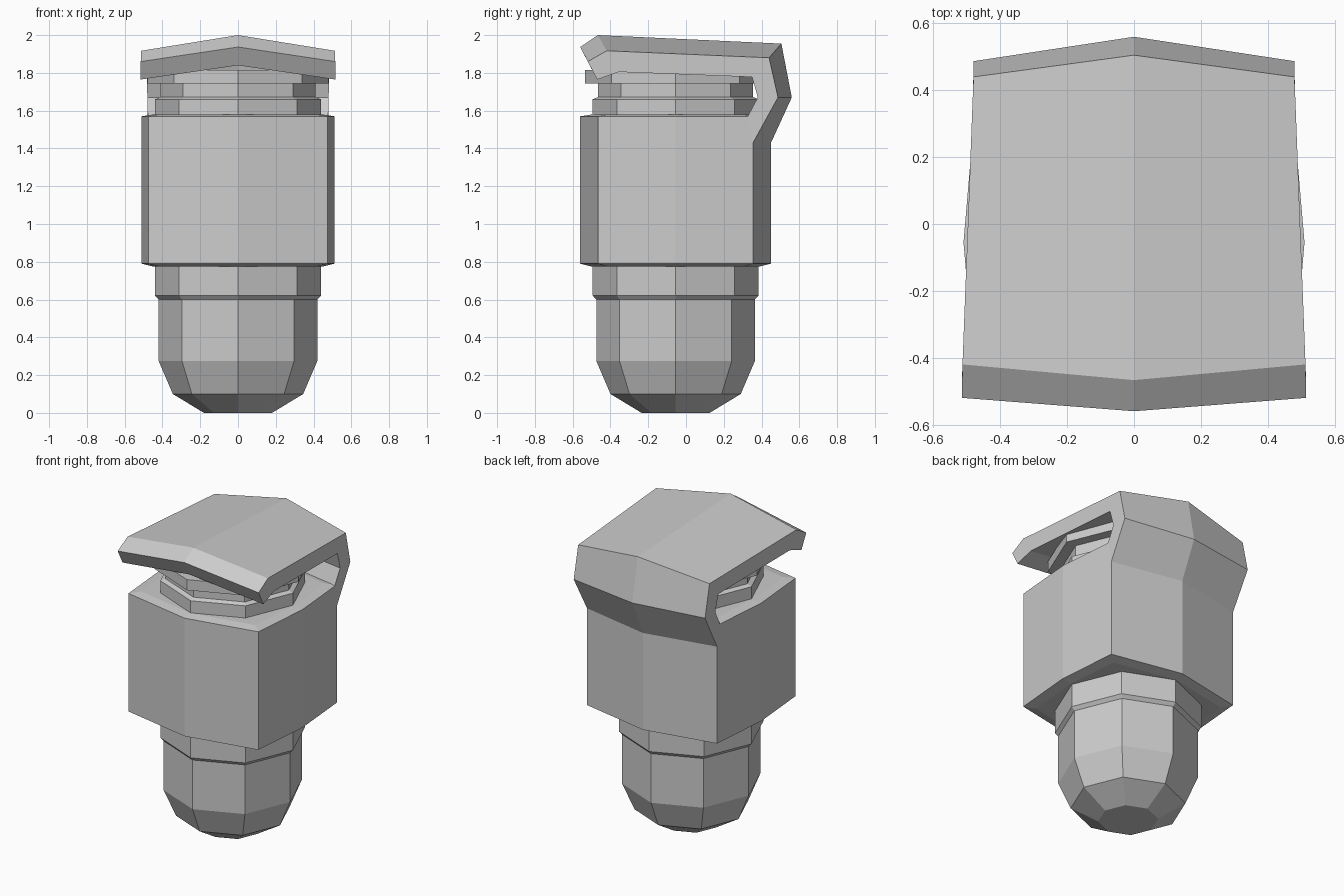
import bpy, math

if "Cube" in bpy.data.objects:
    bpy.data.objects.remove(bpy.data.objects["Cube"])

CY = -0.055  # shared axis of the turned parts


def make(name, verts, faces):
    me = bpy.data.meshes.new(name)
    me.from_pydata(verts, [], faces)
    me.update()
    ob = bpy.data.objects.new(name, me)
    bpy.context.collection.objects.link(ob)
    return ob


def loft(name, rings):
    """Skin a stack of equal-length rings and close both ends."""
    n = len(rings[0])
    verts = [v for ring in rings for v in ring]
    faces = [(k * n + i, k * n + (i + 1) % n, (k + 1) * n + (i + 1) % n, (k + 1) * n + i)
             for k in range(len(rings) - 1) for i in range(n)]
    last = (len(rings) - 1) * n
    faces += [tuple(reversed(range(n))), tuple(range(last, last + n))]
    return make(name, verts, faces)


def octagon(r, z):
    return [(r * math.cos(i * math.pi / 4), CY + r * math.sin(i * math.pi / 4), z)
            for i in range(8)]


# Turned inner body: rounded tip, collars and top cap
body_profile = [(0.18, 0), (0.345, 0.10), (0.42, 0.275), (0.42, 0.60), (0.44, 0.622),
                (0.44, 1.66), (0.41, 1.672), (0.41, 1.745),
                (0.48, 1.745), (0.48, 1.815)]
loft("inner_body", [octagon(r, z) for r, z in body_profile])

# Square sleeve with slightly bowed sides
section = [(0.51, 0), (0.475, 0.41), (0, 0.505), (-0.475, 0.41),
           (-0.51, 0), (-0.475, -0.41), (0, -0.505), (0.475, -0.41)]
loft("sleeve", [[(x * s, CY + y * s, z) for x, y in section]
                for s, z in [(0.88, 0.775), (1, 0.79), (1, 1.57), (0.88, 1.58)]])

# Overhanging lid: closed (y, z) profiles at the ridge and the side edges
ridge = [(0.45, 1.43), (0.56, 1.67), (0.505, 1.955), (-0.467, 2.0), (-0.56, 1.937),
         (-0.51, 1.84), (-0.39, 1.882), (0.405, 1.855), (0.46, 1.67), (0.41, 1.56)]
side = [(0.355, 1.43), (0.487, 1.67), (0.44, 1.88), (-0.42, 1.917), (-0.52, 1.86),
        (-0.47, 1.765), (-0.355, 1.805), (0.35, 1.778), (0.38, 1.67), (0.322, 1.56)]
half_width = [0.475, 0.48, 0.48, 0.513, 0.515, 0.515, 0.51, 0.482, 0.48, 0.477]
loft("hooked_lid", [[(s * w, y, z) for w, (y, z) in zip(half_width, prof)]
                    for s, prof in [(-1, side), (0, ridge), (1, side)]])

# Consistent outward normals
import bmesh
for ob in bpy.context.collection.objects:
    bm = bmesh.new()
    bm.from_mesh(ob.data)
    bmesh.ops.recalc_face_normals(bm, faces=bm.faces)
    bm.to_mesh(ob.data)
    bm.free()
